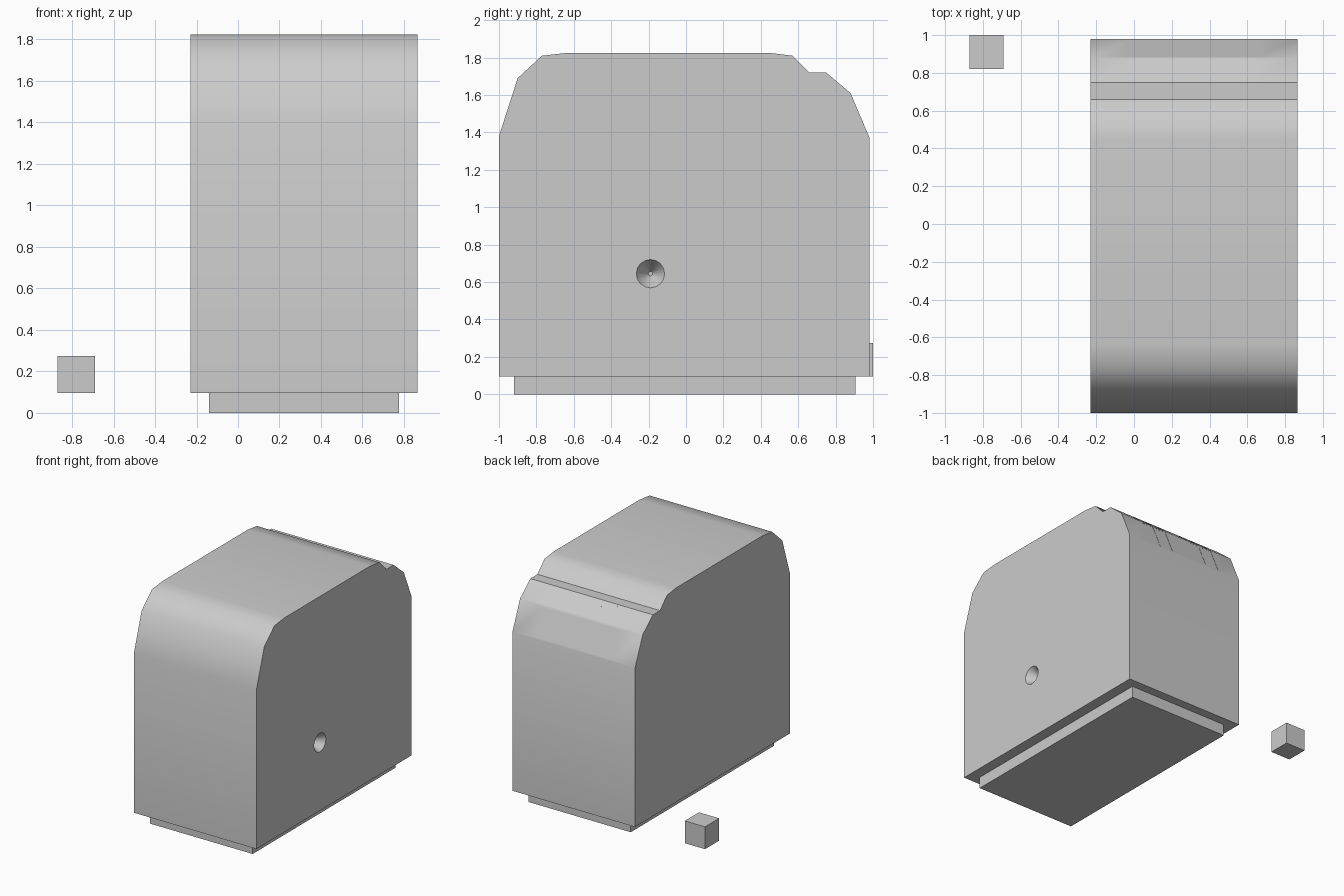
import bpy, bmesh, math
from mathutils import Vector, Matrix

if "Cube" in bpy.data.objects:
    bpy.data.objects.remove(bpy.data.objects["Cube"])


def make_object(name, bm):
    bmesh.ops.recalc_face_normals(bm, faces=bm.faces)
    mesh = bpy.data.meshes.new(name)
    bm.to_mesh(mesh)
    bm.free()
    obj = bpy.data.objects.new(name, mesh)
    bpy.context.collection.objects.link(obj)
    return obj


def box(name, lo, hi):
    lo, hi = Vector(lo), Vector(hi)
    bm = bmesh.new()
    bmesh.ops.create_cube(bm, size=1, matrix=Matrix.Translation((lo + hi) / 2)
                          @ Matrix.Diagonal((*(hi - lo), 1)))
    return make_object(name, bm)


# Body: side profile (y, z) extruded across x
profile = [(-1, .095), (-1, 1.38), (-.9, 1.69), (-.77, 1.81), (-.64, 1.825),
           (.45, 1.825), (.57, 1.81), (.66, 1.72), (.75, 1.72), (.88, 1.61),
           (.98, 1.375), (.98, .095)]
X0, X1 = -.23, .865
bm = bmesh.new()
face = bm.faces.new([bm.verts.new((X0, y, z)) for y, z in profile])
ext = bmesh.ops.extrude_face_region(bm, geom=[face])
bmesh.ops.translate(bm, vec=(X1 - X0, 0, 0),
                    verts=[v for v in ext['geom'] if isinstance(v, bmesh.types.BMVert)])
body = make_object("body", bm)


# Cutter for one tapered recess on the sloped rear edge
def add_recess(bm, x, a, b, width, depth):
    a, b = Vector((x, *a)), Vector((x, *b))
    along = b - a
    mid = (a + b) / 2
    normal = Vector((0, -along.z, along.y)).normalized()
    rings = []
    for scale, d in ((1.0, .003), (.18, -depth)):
        u = Vector((width / 2 * scale, 0, 0))
        v = along * (.46 * scale)
        c = mid + normal * d
        rings.append([bm.verts.new(c + p) for p in (-u - v, u - v, u + v, -u + v)])
    outer, inner = rings
    bm.faces.new(outer)
    bm.faces.new(inner[::-1])
    for i in range(4):
        j = (i + 1) % 4
        bm.faces.new((outer[j], outer[i], inner[i], inner[j]))


# Two windows of two by two recesses, and the tapered hole in the right side
bm = bmesh.new()
for centre in (.088, .545):
    for side in (-1, 1):
        add_recess(bm, centre + side * .061, (.88, 1.61), (.75, 1.72), .112, .07)
        add_recess(bm, centre + side * .061, (.98, 1.375), (.88, 1.61), .112, .07)
bmesh.ops.create_cone(bm, cap_ends=True, segments=16, radius1=.012, radius2=.077,
                      depth=.1,
                      matrix=Matrix.Translation((X1 - .048, -.19, .645))
                      @ Matrix.Rotation(math.pi / 2, 4, 'Y'))
cutter = make_object("recess_cutter", bm)
cutter.hide_render = True
cutter.hide_set(True)

cut = body.modifiers.new("recesses", 'BOOLEAN')
cut.operation = 'DIFFERENCE'
cut.solver = 'EXACT'
cut.use_self = True
cut.object = cutter
bpy.context.view_layer.objects.active = body
body.select_set(True)
bpy.ops.object.modifier_apply(modifier=cut.name)
bpy.data.objects.remove(cutter)
bpy.ops.object.shade_smooth_by_angle(angle=math.radians(40))

# Base plinth and the small loose block
box("base_plinth", (-.14, -.92, 0), (.775, .905, .1))
box("small_block", (-.87, .82, .095), (-.69, 1, .275))
